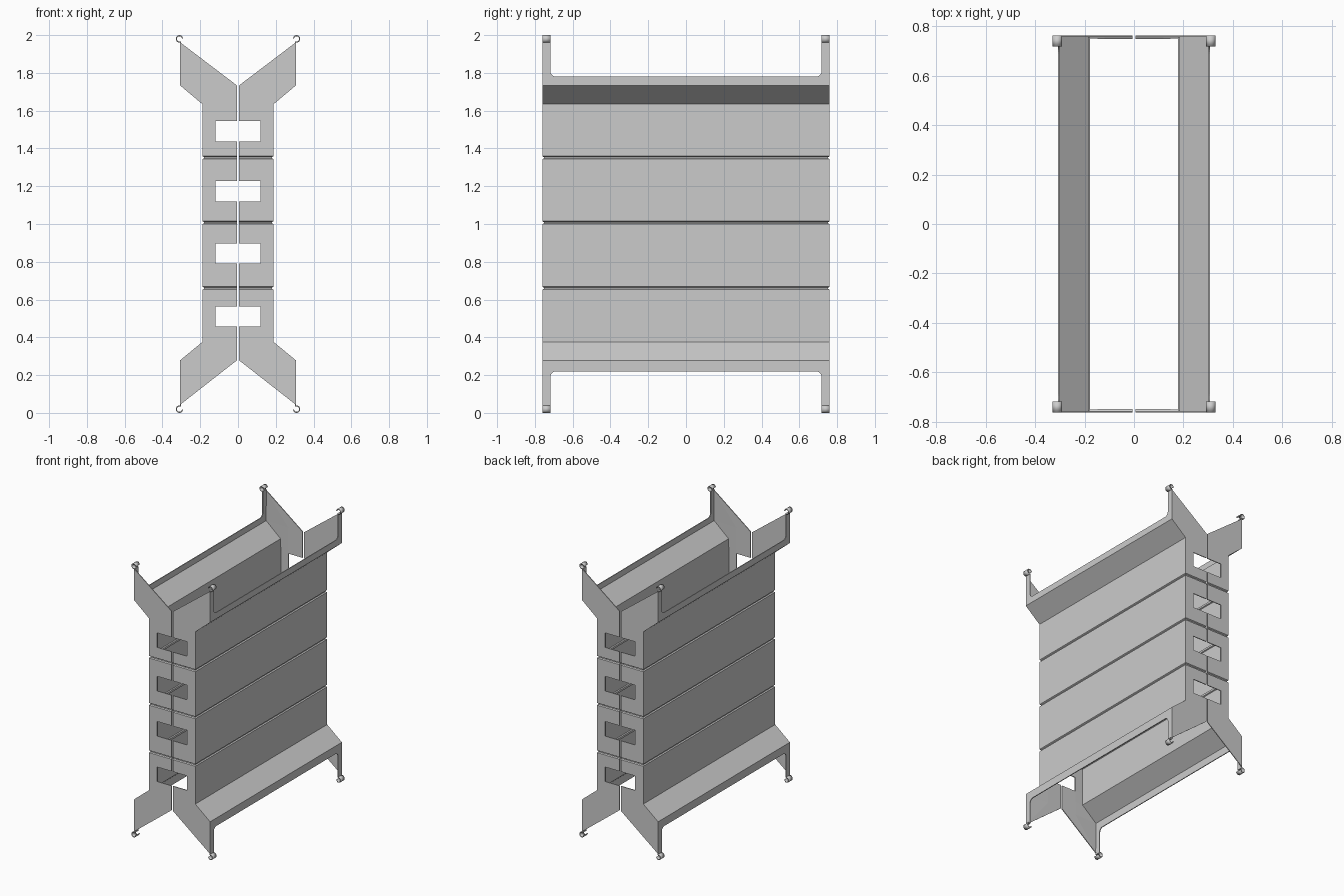
import bpy, bmesh, math

if "Cube" in bpy.data.objects:
    bpy.data.objects.remove(bpy.data.objects["Cube"])

Y = 0.761            # half length
XW, XF = 0.188, 0.307  # wall and flared lip positions
GAP, WIN = 0.006, 0.12  # centre gap and slot half width
T = 0.006            # sheet thickness
WINDOWS = [(0.458, 0.564), (0.79, 0.897), (1.12, 1.227), (1.438, 1.544)]
GROOVES = [0.66, 1.007, 1.351]


def make(name, bm, thick, mirror_y=False):
    bmesh.ops.remove_doubles(bm, verts=bm.verts, dist=0.0005)
    me = bpy.data.meshes.new(name)
    bm.to_mesh(me)
    bm.free()
    ob = bpy.data.objects.new(name, me)
    bpy.context.collection.objects.link(ob)
    s = ob.modifiers.new("thickness", 'SOLIDIFY')
    s.thickness, s.offset = thick, -1
    m = ob.modifiers.new("mirror", 'MIRROR')
    m.use_axis = (True, mirror_y, False)
    return ob


# Rows of the folded sheet: z, inner x, slot x, outer x, groove inset
rows = [(0.048, 0.300, 0.303, XF, 0), (0.278, GAP, WIN, XF, 0),
        (0.376, GAP, WIN, XW, 0), (1.634, GAP, WIN, XW, 0),
        (1.734, GAP, WIN, XF, 0), (1.957, 0.300, 0.303, XF, 0)]
for w in WINDOWS:
    rows += [(z, GAP, WIN, XW, 0) for z in w]
for g in GROOVES:
    rows += [(g + dz, GAP, WIN, XW, inset)
             for dz, inset in ((-0.008, 0), (-0.003, 0.008), (0.003, 0.008), (0.008, 0))]
rows.sort()

# Folded panel: two end plates and a long side wall, slots left open
bm = bmesh.new()
grid = []
for z, xi, xm, xo, d in rows:
    pts = [(xi, -Y + d), (xm, -Y + d), (xo - d, -Y + d),
           (xo - d, Y - d), (xm, Y - d), (xi, Y - d)]
    grid.append([bm.verts.new((x, y, z)) for x, y in pts])
for a, b in zip(grid, grid[1:]):
    zc = (a[0].co.z + b[0].co.z) / 2
    slot = any(lo < zc < hi for lo, hi in WINDOWS)
    lip = zc < 0.278 or zc > 1.734
    for i in range(5):
        if (slot and i in (0, 4)) or (lip and i == 2):
            continue
        bm.faces.new((a[i], a[i + 1], b[i + 1], b[i]))

# Upright lips with corner posts and rounded inner corners
yi, zl, r = 0.718, 1.78, 0.03
half = [(Y, 1.734), (Y, 1.957), (Y, 1.965), (yi, 1.965)]
for k in range(7):
    a = math.radians(-15 * k)
    half.append((yi - r + r * math.cos(a), zl + r + r * math.sin(a)))
outline = half + [(-y, z) for y, z in reversed(half)]
bm.faces.new([bm.verts.new((XF, y, z)) for y, z in outline])
low = {1.734: 0.278, 1.957: 0.048}
bm.faces.new([bm.verts.new((XF, y, low.get(z, 2 - z))) for y, z in reversed(outline)])
make("folded_side_panel", bm, T)

# Curled hooks at the post tips
for name, flip in (("upper_hook", False), ("lower_hook", True)):
    bm = bmesh.new()
    ring = []
    for k in range(17):
        a = math.radians(-110 + 280 * k / 16)
        x, z = 0.31 + 0.0195 * math.cos(a), 1.98 + 0.02 * math.sin(a)
        z = 2 - z if flip else z
        ring.append([bm.verts.new((x, y, z)) for y in (yi, Y)])
    for p, q in zip(ring, ring[1:]):
        f = (p[0], p[1], q[1], q[0])
        bm.faces.new(f[::-1] if flip else f)
    ob = make(name, bm, T, True)
    bpy.context.view_layer.objects.active = ob
    ob.select_set(True)
    bpy.ops.object.shade_smooth_by_angle(angle=math.radians(40))
    ob.select_set(False)
